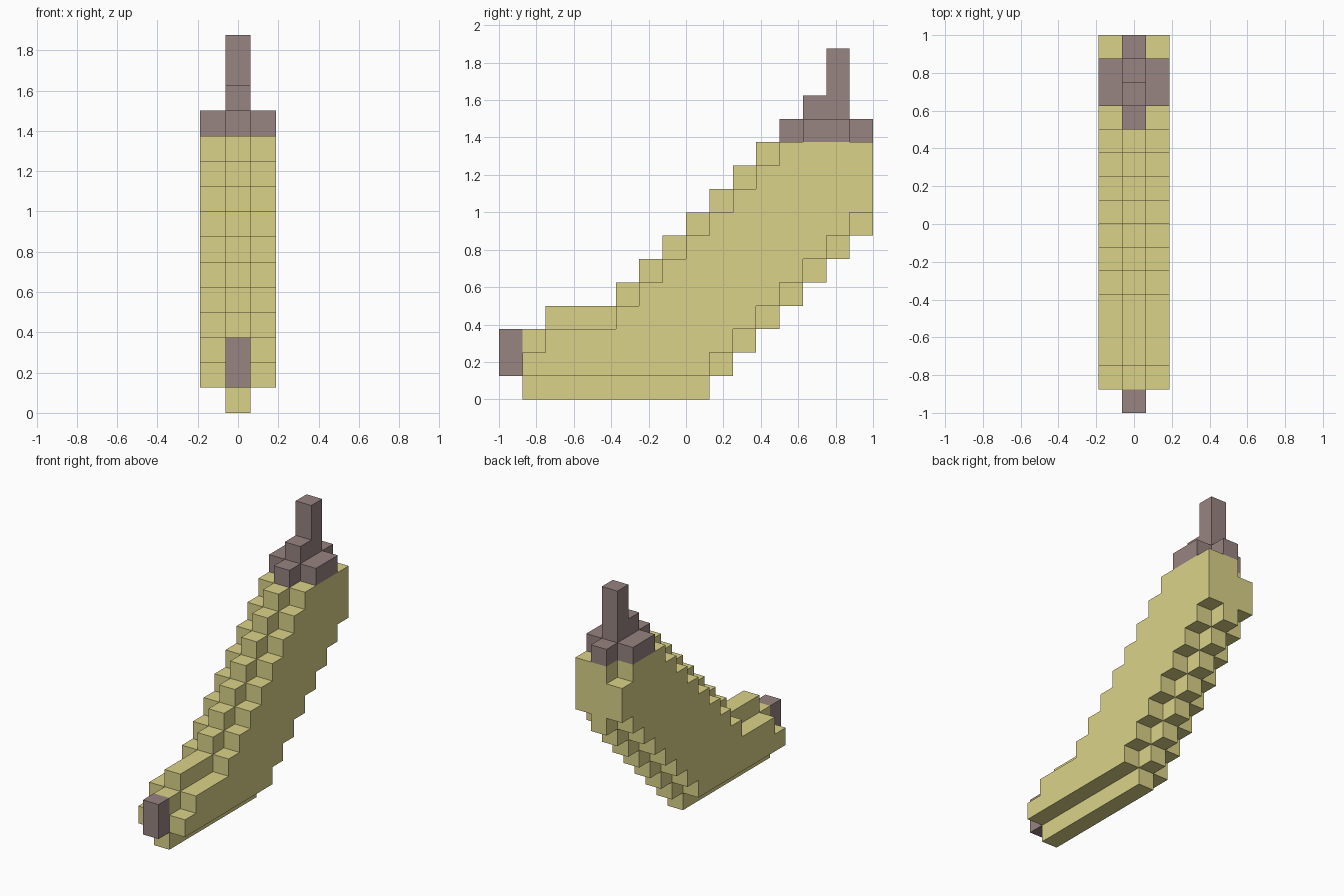
import bpy, bmesh
from mathutils import Vector

if "Cube" in bpy.data.objects:
    bpy.data.objects.remove(bpy.data.objects["Cube"])

U = 0.125  # edge length of one block


def material(name, rgb):
    m = bpy.data.materials.new(name)
    m.diffuse_color = (*rgb, 1)
    m.use_nodes = True
    m.node_tree.nodes["Principled BSDF"].inputs["Base Color"].default_value = m.diffuse_color
    return m


def box(x0, x1, y0, y1, z0, z1):
    """Set of grid cells, upper limits exclusive."""
    return {(x, y, z) for x in range(x0, x1) for y in range(y0, y1) for z in range(z0, z1)}


def build(name, cells, solid, mat):
    """Skin the cells with only the faces exposed on the whole model."""
    bm = bmesh.new()
    for c in cells:
        centre = Vector((c[0], c[1] - 7.5, c[2] + 0.5)) * U
        for axis in range(3):
            for s in (-1, 1):
                n = list(c)
                n[axis] += s
                if tuple(n) in solid:
                    continue
                corners = []
                for a, b in ((-1, -1), (1, -1), (1, 1), (-1, 1)):
                    o = Vector((0, 0, 0))
                    o[axis], o[(axis + 1) % 3], o[(axis + 2) % 3] = s, a, b
                    corners.append(bm.verts.new(centre + o * U / 2))
                bm.faces.new(corners if s > 0 else corners[::-1])
    bmesh.ops.remove_doubles(bm, verts=bm.verts, dist=1e-4)
    # merge coplanar squares into large flat faces
    bmesh.ops.dissolve_limit(bm, angle_limit=0.01, verts=bm.verts, edges=bm.edges)
    mesh = bpy.data.meshes.new(name)
    bm.to_mesh(mesh)
    bm.free()
    mesh.materials.append(mat)
    bpy.context.collection.objects.link(bpy.data.objects.new(name, mesh))


# Curved fruit body: a tall middle slice with a slimmer slice on each side
body = set()
for y in range(1, 16):
    low = max(0, y - 8)
    high = 3 if y == 1 else min(11, max(4, y))
    side_high = 11 if y >= 12 else high - 1
    body |= box(0, 1, y, y + 1, low, high)
    for x in (-1, 1):
        body |= box(x, x + 1, y, y + 1, low + 1, side_high)
body.discard((-1, 15, 10))  # small nick at the upper rear corner

# Stem: stepped cap and upright stalk
stem = (box(0, 1, 12, 16, 11, 12) | box(-1, 2, 13, 15, 11, 12)
        | box(0, 1, 13, 14, 12, 13) | box(0, 1, 14, 15, 12, 15))

# Dark blossom tip at the low end
tip = box(0, 1, 0, 1, 1, 3)

solid = body | stem | tip
yellow = material("yellow_peel", (0.71, 0.65, 0.25))
brown = material("brown_stem", (0.31, 0.23, 0.22))
build("fruit_body", body, solid, yellow)
build("stem", stem, solid, brown)
build("blossom_tip", tip, solid, brown)
